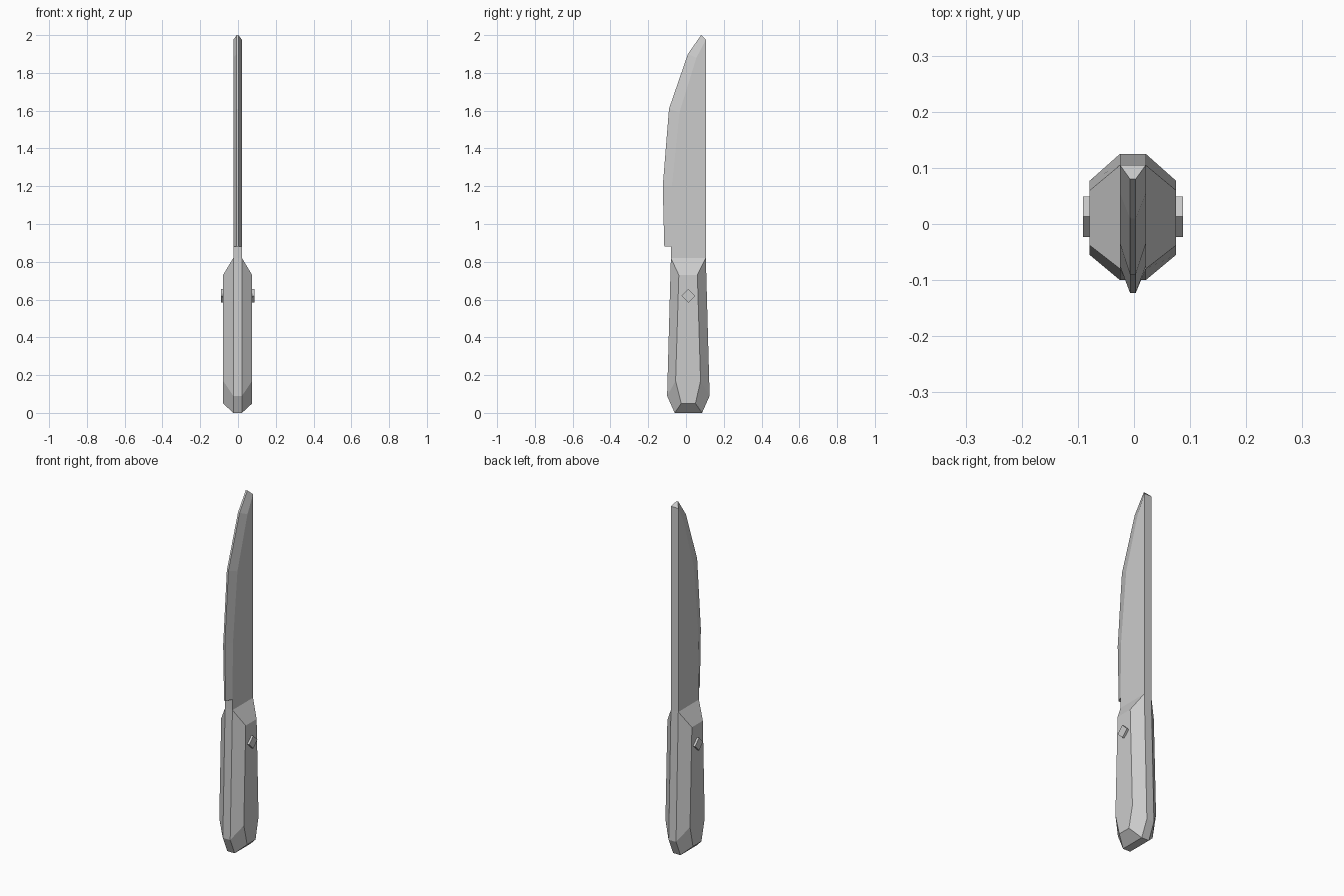
import bpy
import bmesh

default = bpy.data.objects.get("Cube")
if default:
    bpy.data.objects.remove(default, do_unlink=True)

GREY = (0.6, 0.6, 0.6, 1.0)
metal = bpy.data.materials.new("light grey")
metal.use_nodes = True
metal.diffuse_color = GREY
metal.node_tree.nodes["Principled BSDF"].inputs["Base Color"].default_value = GREY


def loft(name, rings):
    """Bridge rings of equal point count and cap both ends."""
    bm = bmesh.new()
    loops = [[bm.verts.new(p) for p in ring] for ring in rings]
    for a, b in zip(loops, loops[1:]):
        for i in range(len(a)):
            j = (i + 1) % len(a)
            bm.faces.new((a[i], a[j], b[j], b[i]))
    bm.faces.new(loops[0])
    bm.faces.new(loops[-1])
    bmesh.ops.remove_doubles(bm, verts=bm.verts, dist=0.0005)
    bmesh.ops.dissolve_degenerate(bm, edges=bm.edges, dist=0.0005)
    bmesh.ops.recalc_face_normals(bm, faces=bm.faces)
    mesh = bpy.data.meshes.new(name)
    bm.to_mesh(mesh)
    bm.free()
    mesh.materials.append(metal)
    obj = bpy.data.objects.new(name, mesh)
    bpy.context.collection.objects.link(obj)
    return obj


MID = -0.002     # centre plane
HALF = 0.023     # half thickness of blade and handle core
EDGE = 0.005     # half thickness of the blunt cutting edge
SPINE = 0.105


def at_x(x, outline):
    return [(MID + x, y, z) for y, z in outline]


# Handle: six-sided core outline with a smaller raised panel on each side
core = [(-0.06, 0), (0.085, 0), (0.125, 0.09),
        (SPINE, 0.82), (-0.08, 0.82), (-0.1, 0.09)]
panel = [(-0.025, 0.05), (0.05, 0.05), (0.077, 0.17),
         (0.06, 0.73), (-0.038, 0.73), (-0.055, 0.17)]
loft("handle", [at_x(-0.077, panel), at_x(-HALF, core),
                at_x(HALF, core), at_x(0.077, panel)])


# Blade with tang: hexagonal sections given by spine height,
# bevel line (y, z) and cutting edge (y, z)
def section(spine_z, bevel, edge):
    half = [(HALF, SPINE, spine_z), (HALF, *bevel), (EDGE, *edge)]
    other = [(-x, y, z) for x, y, z in reversed(half)]
    return [(MID + x, y, z) for x, y, z in half + other]


loft("blade", [
    section(0.82, (-0.08, 0.82), (-0.08, 0.82)),
    section(0.88, (-0.08, 0.88), (-0.08, 0.88)),
    section(0.88, (-0.08, 0.88), (-0.115, 0.88)),
    section(1.2, (-0.075, 1.2), (-0.123, 1.2)),
    section(1.6, (-0.035, 1.59), (-0.09, 1.61)),
    section(1.88, (0.055, 1.88), (0.01, 1.9)),
    section(1.975, (SPINE, 1.975), (0.08, 2.0)),
])

# Rivet: square pin set on its corner, through the handle
R = 0.036
diamond = [(0.013 + R * dy, 0.62 + R * dz)
           for dy, dz in ((1, 0), (0, 1), (-1, 0), (0, -1))]
loft("rivet", [at_x(-0.089, diamond), at_x(0.089, diamond)])
